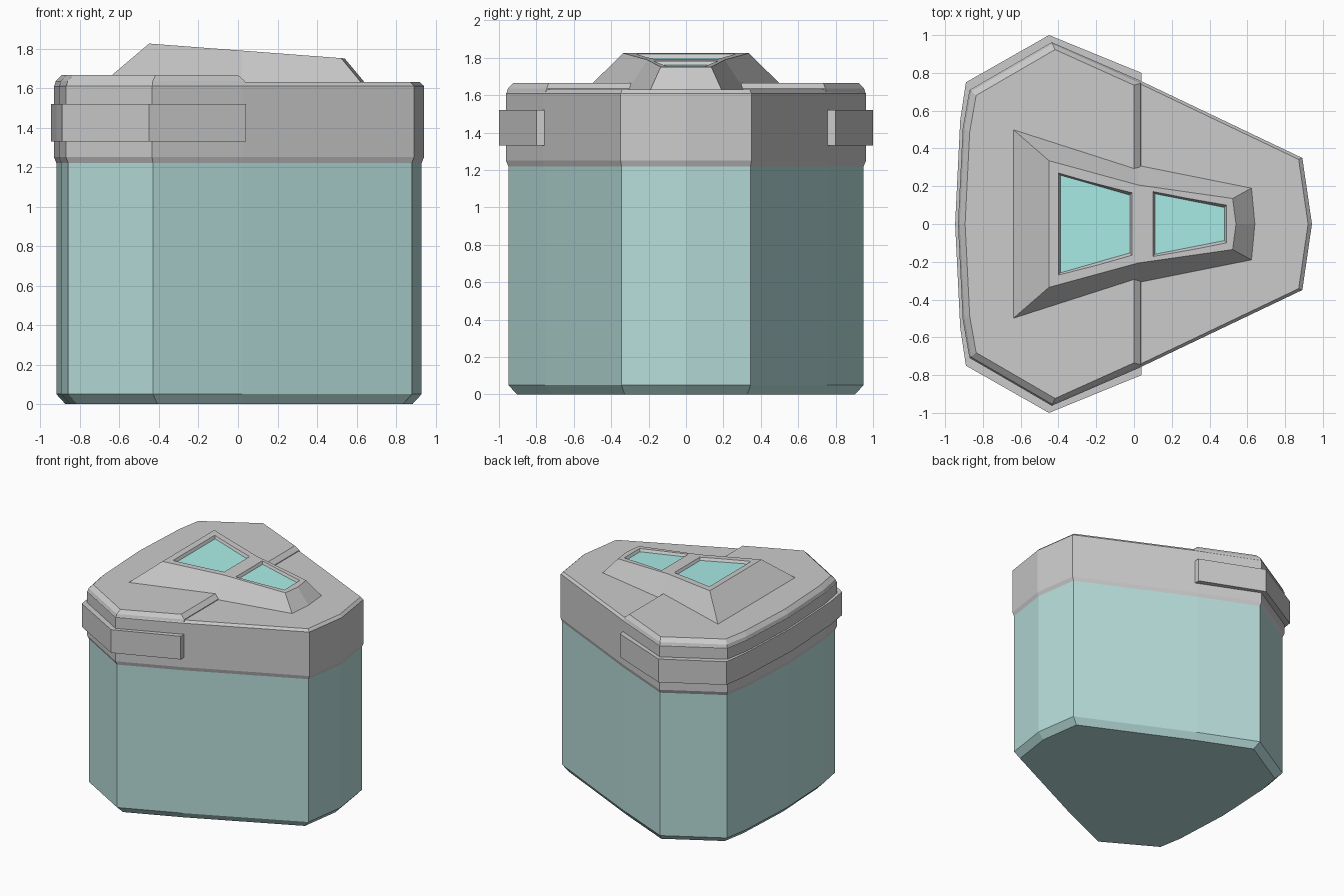
import bpy, bmesh

if "Cube" in bpy.data.objects:
    bpy.data.objects.remove(bpy.data.objects["Cube"])


def material(name, rgb):
    m = bpy.data.materials.new(name)
    m.diffuse_color = (*rgb, 1)
    m.use_nodes = True
    m.node_tree.nodes["Principled BSDF"].inputs["Base Color"].default_value = m.diffuse_color
    return m


def mirror(half):
    """Close a half outline (y >= 0) by mirroring it across y = 0."""
    return half + [(p[0], -p[1]) for p in reversed(half) if p[1] > 0]


def scaled(pts, s):
    return [(x * s, y * s) for x, y in pts]


def at(pts, z):
    """Lift a 2D outline to height z (a number or a function of x)."""
    return [(x, y, z(x) if callable(z) else z) for x, y in pts]


def loft(name, rings, mat=None):
    """Skin matching rings with quads and cap both ends."""
    bm = bmesh.new()
    loops = [[bm.verts.new(p) for p in r] for r in rings]
    n = len(rings[0])
    for a, b in zip(loops, loops[1:]):
        for i in range(n):
            j = (i + 1) % n
            bm.faces.new((a[i], a[j], b[j], b[i]))
    bm.faces.new(loops[0])
    if len(loops) > 1:
        bm.faces.new(loops[-1])
    bmesh.ops.recalc_face_normals(bm, faces=bm.faces)
    if len(loops) == 1:
        bm.faces.ensure_lookup_table()
        if bm.faces[0].normal.z < 0:
            bmesh.ops.reverse_faces(bm, faces=bm.faces)
    me = bpy.data.meshes.new(name)
    bm.to_mesh(me)
    bm.free()
    ob = bpy.data.objects.new(name, me)
    bpy.context.collection.objects.link(ob)
    if mat:
        me.materials.append(mat)
    return ob


teal = material("teal_shell", (0.47, 0.72, 0.70))
glass = material("teal_glass", (0.40, 0.85, 0.80))

# Shared footprint: nose, long side, wide corners, bowed rear
left = [(-0.43, 0.95), (-0.86, 0.70), (-0.895, 0.50), (-0.92, 0)]
half = [(0.93, 0), (0.88, 0.345), (0.02, 0.755)] + left
outline = mirror(half)

# Container body with chamfered foot
loft("container_body", [at(scaled(outline, 0.95), 0), at(outline, 0.05), at(outline, 1.22)], teal)

# Lid
lid = scaled(outline, 1.013)
loft("lid", [at(outline, 1.22), at(lid, 1.25), at(lid, 1.61), at(scaled(lid, 0.978), 1.63)])

# Raised rear half of the lid top
def plateau(s, x, y):
    return mirror([(x, y)] + scaled(left, s))

loft("lid_rear_plateau", [at(plateau(1.012, 0.04, 0.755), 1.605),
                          at(plateau(1.003, 0.035, 0.745), 1.635),
                          at(plateau(0.972, 0.0, 0.735), 1.665)])

# Band wrapped around the rear of the lid
outer = [(0.04, 0.80), (-0.45, 1.0), (-0.89, 0.75), (-0.92, 0.55), (-0.947, 0)]
inner = [(0.04, 0.745)] + left
full = lambda h: h + [(x, -y) for x, y in reversed(h[:-1])]
strip = full(outer) + full(inner)[::-1]
loft("rear_band", [at(strip, 1.33), at(strip, 1.52)])

# Sloping ridge on top of the lid
slope = lambda x: 1.825 - (x + 0.45) * 0.0758
ridge = loft("lid_ridge", [
    at(mirror([(0.64, 0), (0.622, 0.19), (0.02, 0.31), (-0.68, 0.535)]), 1.63),
    at(mirror([(0.54, 0), (0.522, 0.135), (0.02, 0.207), (-0.45, 0.335)]), slope)])

# Two recessed windows
for name, x0, y0, x1, y1 in (("rear_window", -0.40, 0.27, -0.01, 0.165),
                             ("front_window", 0.10, 0.172, 0.49, 0.10)):
    def frame(d):
        return mirror([(x1 - d, y1 - d), (x0 + d, y0 - d)])
    cutter = loft(name + "_cutter", [at(frame(0.012), lambda x: slope(x) - 0.022),
                                     at(frame(-0.012), lambda x: slope(x) + 0.022)])
    cutter.hide_render = True
    mod = ridge.modifiers.new("recess", "BOOLEAN")
    mod.operation = "DIFFERENCE"
    mod.object = cutter
    bpy.context.view_layer.objects.active = ridge
    bpy.ops.object.modifier_apply(modifier=mod.name)
    bpy.data.objects.remove(cutter)
    loft(name, [at(frame(0.012), lambda x: slope(x) - 0.020)], glass)
